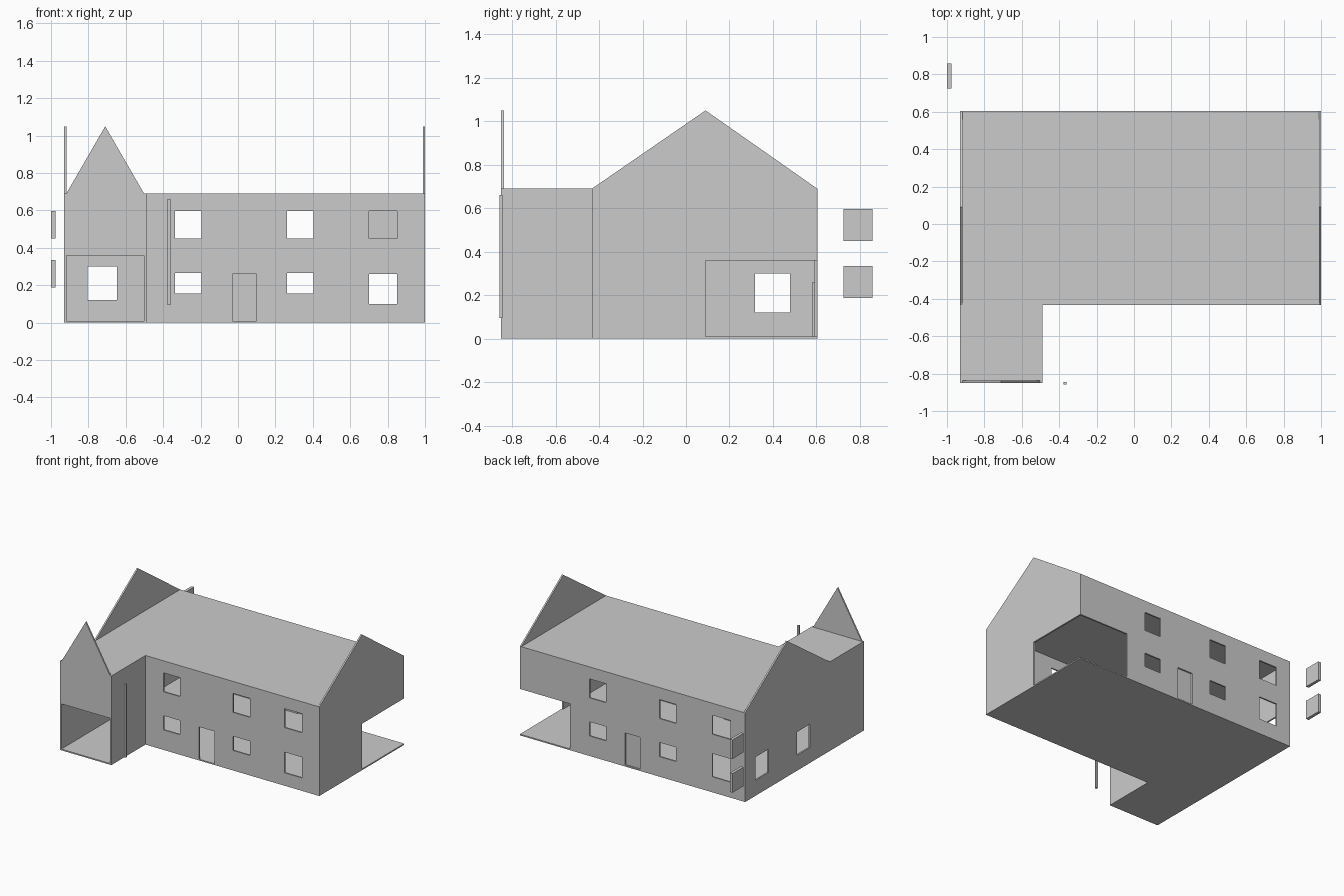
import bpy
from math import pi

if "Cube" in bpy.data.objects:
    bpy.data.objects.remove(bpy.data.objects["Cube"])

T = 0.012                      # wall thickness
L, R = -0.93, 1.0              # outer faces of the end walls
F, B = -0.433, 0.604           # main block front and back
W, WF = -0.49, -0.85           # wing right side and wing front
EAVE, APEX, FLOOR = 0.69, 1.05, 0.01
CEIL = EAVE - 0.01


def rect(x0, x1, y0, y1):
    return [(x0, y0), (x1, y0), (x1, y1), (x0, y1)]


def plate(name, outline, holes, loc, rot, thick):
    """Flat filled outline with holes, given a thickness and turned to mesh."""
    cu = bpy.data.curves.new(name, 'CURVE')
    cu.dimensions = '2D'
    cu.fill_mode = 'BOTH'
    cu.extrude = thick / 2
    for pts in [outline] + holes:
        s = cu.splines.new('POLY')
        s.points.add(len(pts) - 1)
        for p, (a, b) in zip(s.points, pts):
            p.co = (a, b, 0, 1)
        s.use_cyclic_u = True
    tmp = bpy.data.objects.new(name + "_curve", cu)
    bpy.context.collection.objects.link(tmp)
    bpy.context.view_layer.update()
    dg = bpy.context.evaluated_depsgraph_get()
    me = bpy.data.meshes.new_from_object(tmp.evaluated_get(dg))
    bpy.data.objects.remove(tmp)
    for p in me.polygons:
        p.use_smooth = False
    ob = bpy.data.objects.new(name, me)
    ob.location, ob.rotation_euler = loc, rot
    bpy.context.collection.objects.link(ob)
    return ob


def wall_x(name, outline, holes, y):       # wall running along x
    return plate(name, outline, holes, (0, y, 0), (pi / 2, 0, 0), T)


def wall_y(name, outline, holes, x):       # wall running along y
    return plate(name, outline, holes, (x, 0, 0), (pi / 2, 0, pi / 2), T)


def box(name, x0, x1, y0, y1, z0, z1):
    return plate(name, rect(x0, x1, y0, y1), [], (0, 0, (z0 + z1) / 2), (0, 0, 0), z1 - z0)


# floor and flat ceiling, both L-shaped
plate("floor", [(L, WF), (W, WF), (W, F), (R, F), (R, B), (L, B)], [],
      (0, 0, FLOOR / 2), (0, 0, 0), FLOOR)
plate("flat_roof", [(L + T, WF + T), (W, WF + T), (W, F), (R - T, F), (R - T, B), (L + T, B)],
      [], (0, 0, CEIL + 0.005), (0, 0, 0), 0.01)

# windows shared by front and back
shared = []
for x in (-0.337, 0.262):
    shared += [rect(x, x + 0.143, 0.45, 0.597), rect(x, x + 0.143, 0.155, 0.265)]
door = [(-0.03, FLOOR), (-0.03, 0.26), (0.1, 0.26), (0.1, FLOOR)]

# main front wall
wall_x("front_wall", [(W - T, FLOOR)] + door + [(R - T, FLOOR), (R - T, CEIL), (W - T, CEIL)],
       shared + [rect(0.7, 0.85, 0.45, 0.597), rect(0.7, 0.85, 0.1, 0.26)], F + T / 2)

# back wall with an open corner at the right end
wall_x("back_wall", [(L + T, FLOOR)] + door +
       [(0.57, FLOOR), (0.57, 0.36), (R - T, 0.36), (R - T, CEIL), (L + T, CEIL)],
       shared + [rect(-0.805, -0.648, 0.45, 0.597), rect(-0.805, -0.648, 0.12, 0.3)], B - T / 2)
box("back_door", -0.03, 0.1, B - 0.022, B - T, FLOOR, 0.26)

# right gable wall with the same open corner
MID = 0.09
wall_y("right_gable_wall", [(F, FLOOR), (MID, FLOOR), (MID, 0.36), (B, 0.36), (B, EAVE),
                            (MID, APEX), (F, EAVE)], [], R - T / 2)

# left gable wall, continuing along the wing
wall_y("left_gable_wall", [(WF, FLOOR), (B, FLOOR), (B, EAVE), (MID, APEX), (F, EAVE), (WF, EAVE)],
       [rect(0.318, 0.478, 0.12, 0.3), rect(-0.19, -0.03, 0.12, 0.3)], L + T / 2)

# wing: side wall and front gable above the open bay
wall_y("wing_side_wall", [(WF, FLOOR), (F, FLOOR), (F, CEIL), (WF + T, CEIL),
                          (WF + T, EAVE), (WF, EAVE)], [], W - T / 2)
wall_x("wing_front_gable", [(L + T, 0.36), (W - T, 0.36), (W - T, EAVE), (-0.71, APEX),
                            (L + T, EAVE)], [], WF + T / 2)

# detached post and two loose window panels
box("post", -0.376, -0.36, -0.858, -0.845, 0.095, 0.662)
for name, z in (("lower_panel", 0.188), ("upper_panel", 0.45)):
    box(name, -1.0, -0.977, 0.724, 0.858, z, z + 0.147)
